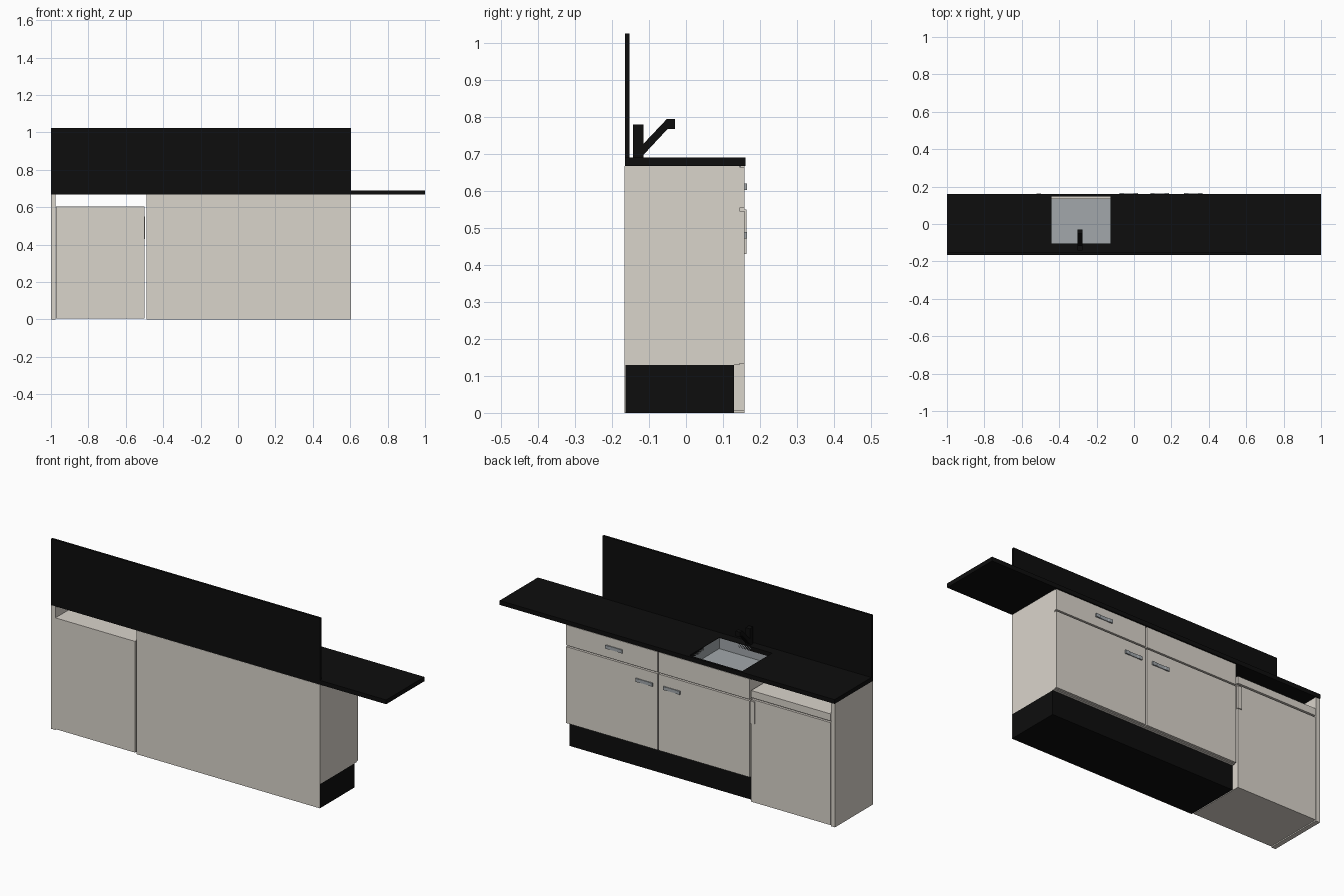
import bpy, bmesh
from mathutils import Vector

if "Cube" in bpy.data.objects:
    bpy.data.objects.remove(bpy.data.objects["Cube"])


def material(name, rgb):
    m = bpy.data.materials.new(name)
    m.diffuse_color = (*rgb, 1)
    m.use_nodes = True
    m.node_tree.nodes["Principled BSDF"].inputs["Base Color"].default_value = m.diffuse_color
    return m


BEIGE = material("beige", (0.70, 0.66, 0.60))
BLACK = material("black", (0.004, 0.004, 0.004))
STEEL = material("steel", (0.36, 0.39, 0.41))


def finish(name, bm, mat):
    bmesh.ops.recalc_face_normals(bm, faces=bm.faces)
    me = bpy.data.meshes.new(name)
    bm.to_mesh(me)
    bm.free()
    ob = bpy.data.objects.new(name, me)
    bpy.context.collection.objects.link(ob)
    if mat:
        me.materials.append(mat)
    return ob


def box(name, x, y, z, mat=None):
    bm = bmesh.new()
    bmesh.ops.create_cube(bm, size=1)
    for v in bm.verts:
        v.co = Vector([a + (b - a) * (c + 0.5) for c, (a, b) in zip(v.co, (x, y, z))])
    return finish(name, bm, mat)


def prism(name, profile, axis, lo, hi, mat):
    """Extrude a profile along x (points are y,z) or along z (points are x,y)."""
    bm = bmesh.new()
    place = (lambda p: (lo, *p)) if axis == "x" else (lambda p: (*p, lo))
    face = bm.faces.new([bm.verts.new(place(p)) for p in profile])
    new = bmesh.ops.extrude_face_region(bm, geom=[face])["geom"]
    step = Vector((hi - lo, 0, 0)) if axis == "x" else Vector((0, 0, hi - lo))
    bmesh.ops.translate(bm, vec=step, verts=[g for g in new if isinstance(g, bmesh.types.BMVert)])
    return finish(name, bm, mat)


BACK, FRONT, DOOR = -0.165, 0.145, 0.158
TOP = 0.667
L, R, MID = -0.49, 0.605, 0.057
SX, SY = (-0.44, -0.125), (-0.105, 0.148)   # sink opening

# worktop with sink cutout
worktop = box("worktop", (-1, 1), (BACK, 0.161), (TOP, 0.69), BLACK)
cutter = box("sink_cutter", SX, SY, (0.6, 0.75))
cutter.hide_render = True
cutter.hide_viewport = True
cut = worktop.modifiers.new("sink_hole", 'BOOLEAN')
cut.object = cutter
cut.solver = 'EXACT'

# splashback
box("splashback", (-1, R), (BACK, -0.153), (0.69, 1.025), BLACK)

# sink bowl: open box, slightly thick
bm = bmesh.new()
rim = [bm.verts.new((x, y, 0.688)) for x, y in
       ((SX[0], SY[0]), (SX[1], SY[0]), (SX[1], SY[1]), (SX[0], SY[1]))]
floor = [bm.verts.new((v.co.x, v.co.y, 0.63)) for v in rim]
bm.faces.new(floor)
for i in range(4):
    j = (i + 1) % 4
    bm.faces.new((rim[i], rim[j], floor[j], floor[i]))
finish("sink_bowl", bm, STEEL)

# tap
box("tap_post", (-0.301, -0.275), (-0.143, -0.115), (0.69, 0.78), BLACK)
prism("tap_spout", [(-0.120, 0.692), (-0.050, 0.767), (-0.030, 0.767), (-0.030, 0.794),
                    (-0.052, 0.794), (-0.120, 0.722)], "x", -0.301, -0.275, BLACK)

# main cabinet carcass
KICK = 0.13
box("cabinet_left_side", (L, L + 0.015), (BACK, FRONT), (KICK, TOP), BEIGE)
box("cabinet_right_side", (R - 0.015, R), (BACK, FRONT), (KICK, TOP), BEIGE)
box("cabinet_floor", (L + 0.015, R - 0.015), (BACK + 0.003, FRONT), (KICK, KICK + 0.015), BEIGE)
box("cabinet_front_frame", (L + 0.015, R - 0.015), (FRONT - 0.01, FRONT), (KICK + 0.015, TOP), BEIGE)
box("cabinet_back", (L, R), (BACK - 0.001, BACK + 0.002), (0, TOP), BEIGE)
box("plinth", (L, R), (BACK + 0.002, 0.13), (0, KICK), BLACK)

# drawer fronts and doors
for side, x in (("left", (L, MID - 0.004)), ("right", (MID + 0.004, R))):
    box(side + "_drawer_front", x, (FRONT, DOOR), (0.554, 0.664), BEIGE)
    box(side + "_door", x, (FRONT, DOOR), (KICK + 0.004, 0.546), BEIGE)


# bow handles: two wide feet joined by a slimmer bar
def handle(name, cx, cz):
    pts = [(-0.05, DOOR - 0.012), (-0.05, 0.165), (-0.028, 0.165), (-0.022, 0.163),
           (0.022, 0.163), (0.028, 0.165), (0.05, 0.165), (0.05, DOOR - 0.012),
           (0.03, DOOR - 0.012), (0.024, 0.159), (-0.024, 0.159), (-0.03, DOOR - 0.012)]
    prism(name, [(cx + x, y) for x, y in pts], "z", cz - 0.009, cz + 0.009, STEEL)


handle("drawer_handle", 0.317, 0.611)
handle("left_door_handle", -0.028, 0.48)
handle("right_door_handle", 0.137, 0.48)

# fridge beside the cabinet, with open gap above
box("end_panel", (-1, -0.975), (BACK, DOOR), (0, TOP), BEIGE)
box("fridge_body", (-0.974, -0.50), (BACK, FRONT), (0.005, 0.605), BEIGE)
box("fridge_top_strip", (-0.972, -0.50), (FRONT, DOOR), (0.567, 0.605), BEIGE)
box("fridge_door", (-0.972, -0.50), (FRONT, DOOR), (0.005, 0.558), BEIGE)
box("fridge_handle", (-0.522, -0.496), (0.152, 0.163), (0.43, 0.55), BEIGE)
